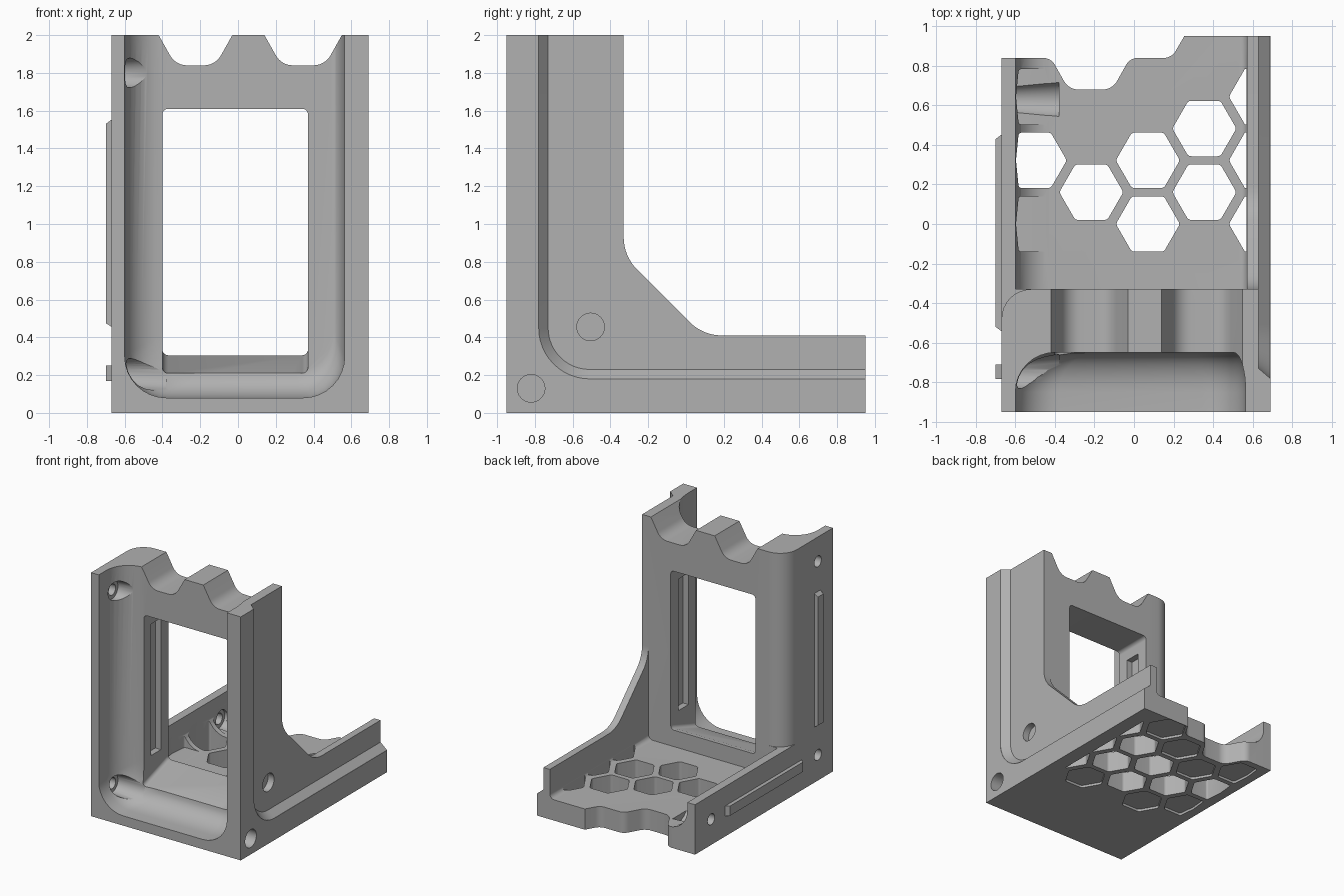
import bpy, bmesh
from math import pi, sin, cos
from mathutils import Vector

if "Cube" in bpy.data.objects:
    bpy.data.objects.remove(bpy.data.objects["Cube"], do_unlink=True)

grey = bpy.data.materials.new("plain grey")
grey.use_nodes = True
grey.diffuse_color = (0.44, 0.44, 0.44, 1)
grey.node_tree.nodes["Principled BSDF"].inputs["Base Color"].default_value = (0.44, 0.44, 0.44, 1)


def rounded(pts, steps=8):
    """Outline from (a, b) or (a, b, t); t is the rounding length along each side."""
    out = []
    for i, p in enumerate(pts):
        c = Vector(p[:2])
        t = p[2] if len(p) > 2 else 0
        if not t:
            out.append(tuple(c))
            continue
        d1 = (Vector(pts[i - 1][:2]) - c).normalized()
        d2 = (Vector(pts[(i + 1) % len(pts)][:2]) - c).normalized()
        half = d1.angle(d2) / 2
        centre = c + (d1 + d2).normalized() * t / cos(half)
        u, v = c + d1 * t - centre, c + d2 * t - centre
        total = u.angle(v)
        for k in range(steps + 1):
            f = k / steps
            q = (u * sin((1 - f) * total) + v * sin(f * total)) / sin(total)
            out.append(tuple(centre + q))
    return out


def loft(name, axis, rings, places):
    """Closed solid through matching rings placed along an axis."""
    bm = bmesh.new()
    rows = []
    for ring, p in zip(rings, places):
        make = {"x": lambda u, v: (p, u, v), "y": lambda u, v: (u, p, v),
                "z": lambda u, v: (u, v, p)}[axis]
        rows.append([bm.verts.new(make(u, v)) for u, v in ring])
    n = len(rows[0])
    for a, b in zip(rows, rows[1:]):
        for i in range(n):
            bm.faces.new((a[i], a[(i + 1) % n], b[(i + 1) % n], b[i]))
    bm.faces.new(rows[0])
    bm.faces.new(rows[-1])
    bmesh.ops.recalc_face_normals(bm, faces=bm.faces)
    mesh = bpy.data.meshes.new(name)
    bm.to_mesh(mesh)
    bm.free()
    ob = bpy.data.objects.new(name, mesh)
    mesh.materials.append(grey)
    bpy.context.collection.objects.link(ob)
    return ob


def prism(name, axis, pts, lo, hi):
    ring = rounded(pts)
    return loft(name, axis, [ring, ring], [lo, hi])


def rect(a0, a1, b0, b1, t=0):
    return [(a0, b0, t), (a1, b0, t), (a1, b1, t), (a0, b1, t)]


def circle(a, b, r, n=32):
    return [(a + r * cos(2 * pi * k / n), b + r * sin(2 * pi * k / n)) for k in range(n)]


def cut(cutter):
    mod = body.modifiers.new("cut", "BOOLEAN")
    mod.operation, mod.solver, mod.object = "DIFFERENCE", "EXACT", cutter
    bpy.context.view_layer.objects.active = body
    bpy.ops.object.modifier_apply(modifier=mod.name)
    bpy.data.objects.remove(cutter, do_unlink=True)


# L-shaped body with gusset
body = prism("bracket_body", "x", [(-0.95, 0), (0.95, 0), (0.95, 0.41), (0.09, 0.41, 0.1),
             (-0.33, 0.83, 0.1), (-0.33, 2), (-0.95, 2)], -0.67, 0.69)

# front channel, open at the top, with filleted back corners
rings, places = [], []
for k in range(-1, 9):
    a = max(k, 0) / 8 * pi / 2
    f = 1 - cos(a)
    left, right, low = -0.6 + 0.2 * f, 0.565 - 0.06 * f, 0.08 + 0.13 * f
    rings.append(rounded([(left, 2.3), (left, low, 0.22), (right, low, 0.22), (right, 2.3)]))
    places.append(-1.2 if k < 0 else -0.85 + 0.2 * sin(a))
cut(loft("front_channel", "y", rings, places))

# tray space behind the upright
cut(prism("tray_space", "y", [(-0.6, 2.3), (-0.6, 0.17, 0.17), (0.572, 0.17, 0.04), (0.572, 2.3)], -0.33, 1.3))
cut(prism("low_side", "x", rect(-0.33, 1.3, 0.41, 2.3), -0.9, -0.4))

# rounded outer corner of the upright
arc = [(-0.52 - 0.15 * sin(k * pi / 16), -0.48 + 0.15 * cos(k * pi / 16)) for k in range(9)]
cut(prism("corner_round", "z", arc + [(-0.8, -0.48), (-0.8, -0.2), (-0.52, -0.2)], 0.41, 2.3))

# stepped recess on the outer side
def recess(g, x):
    return rounded([(-0.78 + g, 2.3), (-0.78 + g, 0.18 + g, 0.27 - g), (1.2, 0.18 + g), (1.2, 2.3)], 12)
cut(loft("side_recess", "x", [recess(0.05, 0), recess(0, 0), recess(0, 0)], [0.63, 0.688, 0.9]))

# scalloped top and rear edges
for a, b in ((-0.33, -0.12), (0.23, 0.46)):
    cut(prism("top_notch", "y", [(a - 0.18, 2.16), (a, 1.84, 0.06), (b, 1.84, 0.06), (b + 0.18, 2.16)], -0.75, -0.2))
cut(prism("rear_notch", "z", [(-0.9, 1.2), (-0.9, 0.84), (-0.42, 0.84, 0.04), (-0.33, 0.68, 0.05),
          (-0.11, 0.68, 0.05), (-0.02, 0.84, 0.04), (0.19, 0.84, 0.04), (0.4, 1.2)], -0.5, 2.5))

# window with sloping sill and side slots
front = rounded(rect(-0.4, 0.37, 0.21, 1.61, 0.03))
back = rounded(rect(-0.4, 0.37, 0.305, 1.61, 0.03))
cut(loft("window", "y", [front, front, back, back], [-0.8, -0.65, -0.36, -0.2]))
cut(prism("window_slots", "y", rect(-0.45, 0.42, 0.42, 1.5), -0.56, -0.43))

# honeycomb floor: through cells, shallow cells and side pockets
through = {(0, 0), (0, 1), (1, 0), (1, 1), (-1, 0), (-2, 1), (2, 0), (2, 1), (2, 2)}
shallow = {(-2, 0), (-2, 2), (-1, -1), (-1, 1), (0, 2), (1, -1), (1, 2)}
for i, j in sorted(through | shallow):
    x, y = 0.07 + 0.286 * i, 0.322 * (j + (i % 2) / 2)
    cell = [(min(max(u, -0.597), 0.57), v) for u, v in circle(x, y, 0.162, 6)]
    cell = [(u, v, 0.015) if -0.59 < u < 0.56 else (u, v) for u, v in cell]
    is_open = (i, j) in through
    cut(prism("cell", "z", cell, -0.1, 0.6 if is_open else 0.02))
    if i == -2 and not is_open:
        cut(prism("pocket", "z", cell, 0.172, 0.6))

# round sockets on the stepped side
for y, z in ((-0.82, 0.13), (-0.505, 0.455)):
    cut(prism("socket", "x", circle(y, z, 0.073), 0.575, 0.9))

# screw holes on the ribbed side, counterbored inside
for y, z in ((-0.755, 1.8), (-0.755, 0.21), (0.63, 0.21)):
    cut(prism("screw_hole", "x", circle(y, z, 0.045), -0.9, -0.5))
    cut(loft("counterbore", "x", [circle(y, z, 0.075), circle(y, z, 0.095)], [-0.615, -0.38]))

# locating ribs
prism("upright_rib", "y", [(-0.66, 0.45), (-0.7, 0.475), (-0.7, 1.53), (-0.66, 1.56)], -0.785, -0.71)
prism("base_rib", "z", [(-0.66, -0.55), (-0.7, -0.52), (-0.7, 0.43), (-0.66, 0.46)], 0.17, 0.25)

bpy.ops.object.select_all(action="DESELECT")
body.select_set(True)
bpy.context.view_layer.objects.active = body
bpy.ops.object.shade_smooth_by_angle(angle=pi / 7)
